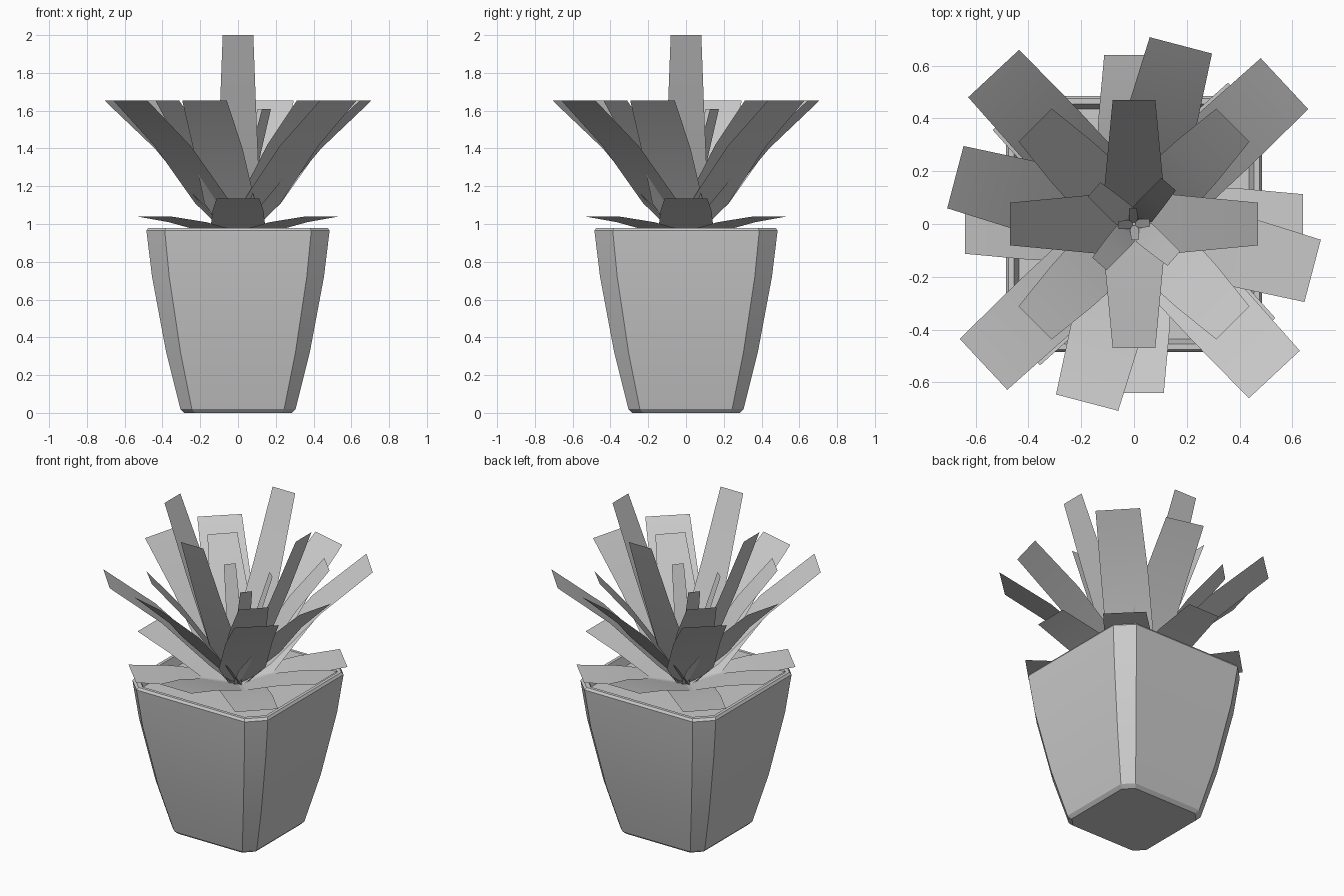
import bpy, bmesh
from math import sin, cos, radians, pi

if "Cube" in bpy.data.objects:
    bpy.data.objects.remove(bpy.data.objects["Cube"])


def finish(name, bm):
    me = bpy.data.meshes.new(name)
    bm.to_mesh(me)
    bm.free()
    ob = bpy.data.objects.new(name, me)
    bpy.context.collection.objects.link(ob)
    bpy.ops.object.select_all(action='DESELECT')
    ob.select_set(True)
    bpy.context.view_layer.objects.active = ob
    bpy.ops.object.shade_smooth_by_angle(angle=radians(30))
    return ob


def octagon(bm, h, z, k=0.8):
    """Square ring of half size h with chamfered corners."""
    c = h * k
    pts = [(h, -c), (h, c), (c, h), (-c, h), (-h, c), (-h, -c), (-c, -h), (c, -h)]
    return [bm.verts.new((x, y, z)) for x, y in pts]


def pot(name, profile):
    bm = bmesh.new()
    rings = [octagon(bm, h, z) for h, z in profile]
    for a, b in zip(rings, rings[1:]):
        for i in range(8):
            j = (i + 1) % 8
            bm.faces.new((a[i], a[j], b[j], b[i]))
    bm.faces.new(rings[0][::-1])
    finish(name, bm)


def leaf_tier(name, angle, path):
    """Four bent leaf blades; path holds (radius, height, half width)."""
    bm = bmesh.new()
    for q in range(4):
        a = radians(angle) + q * pi / 2
        rows = [[bm.verts.new((r * cos(a) - s * w * sin(a),
                               r * sin(a) + s * w * cos(a), z)) for s in (-1, 1)]
                for r, z, w in path]
        for p, n in zip(rows, rows[1:]):
            bm.faces.new((p[0], n[0], n[1], p[1]))
    finish(name, bm)


# planter shell with rim and inner wall
pot("planter", [(0.285, 0), (0.305, 0.02), (0.38, 0.32), (0.455, 0.72),
                (0.485, 0.965), (0.475, 0.98), (0.455, 0.98), (0.435, 0.92)])

# soil surface
bm = bmesh.new()
bm.faces.new(octagon(bm, 0.435, 0.92))
finish("soil", bm)

# leaves, from the lowest tier to the heart of the plant
leaf_tier("low_diagonal_leaves", 45,
          [(0.01, 0.93, 0.05), (0.15, 0.965, 0.14), (0.38, 1.01, 0.14), (0.63, 1.04, 0.127)])
leaf_tier("low_straight_leaves", 0,
          [(0.01, 0.93, 0.05), (0.16, 0.98, 0.145), (0.40, 1.07, 0.135), (0.64, 1.135, 0.113)])
leaf_tier("outer_diagonal_leaves", 43,
          [(0.01, 0.93, 0.05), (0.18, 1.11, 0.14), (0.47, 1.41, 0.14), (0.78, 1.655, 0.132)])
leaf_tier("outer_offset_leaves", 75.3,
          [(0.01, 0.93, 0.05), (0.17, 1.11, 0.14), (0.42, 1.40, 0.135), (0.70, 1.655, 0.122)])
leaf_tier("inner_diagonal_leaves", 45,
          [(0.01, 0.93, 0.04), (0.13, 1.13, 0.12), (0.33, 1.42, 0.11), (0.53, 1.655, 0.089)])
leaf_tier("tall_leaves", 0,
          [(0.01, 0.93, 0.03), (0.11, 1.15, 0.115), (0.30, 1.58, 0.097), (0.47, 2.0, 0.081)])
leaf_tier("heart_leaves", 49,
          [(0.01, 0.93, 0.015), (0.05, 1.13, 0.046), (0.125, 1.38, 0.042), (0.20, 1.61, 0.036)])
leaf_tier("small_shoots", 4,
          [(0.005, 0.93, 0.008), (0.02, 1.02, 0.017), (0.06, 1.2, 0.014)])
